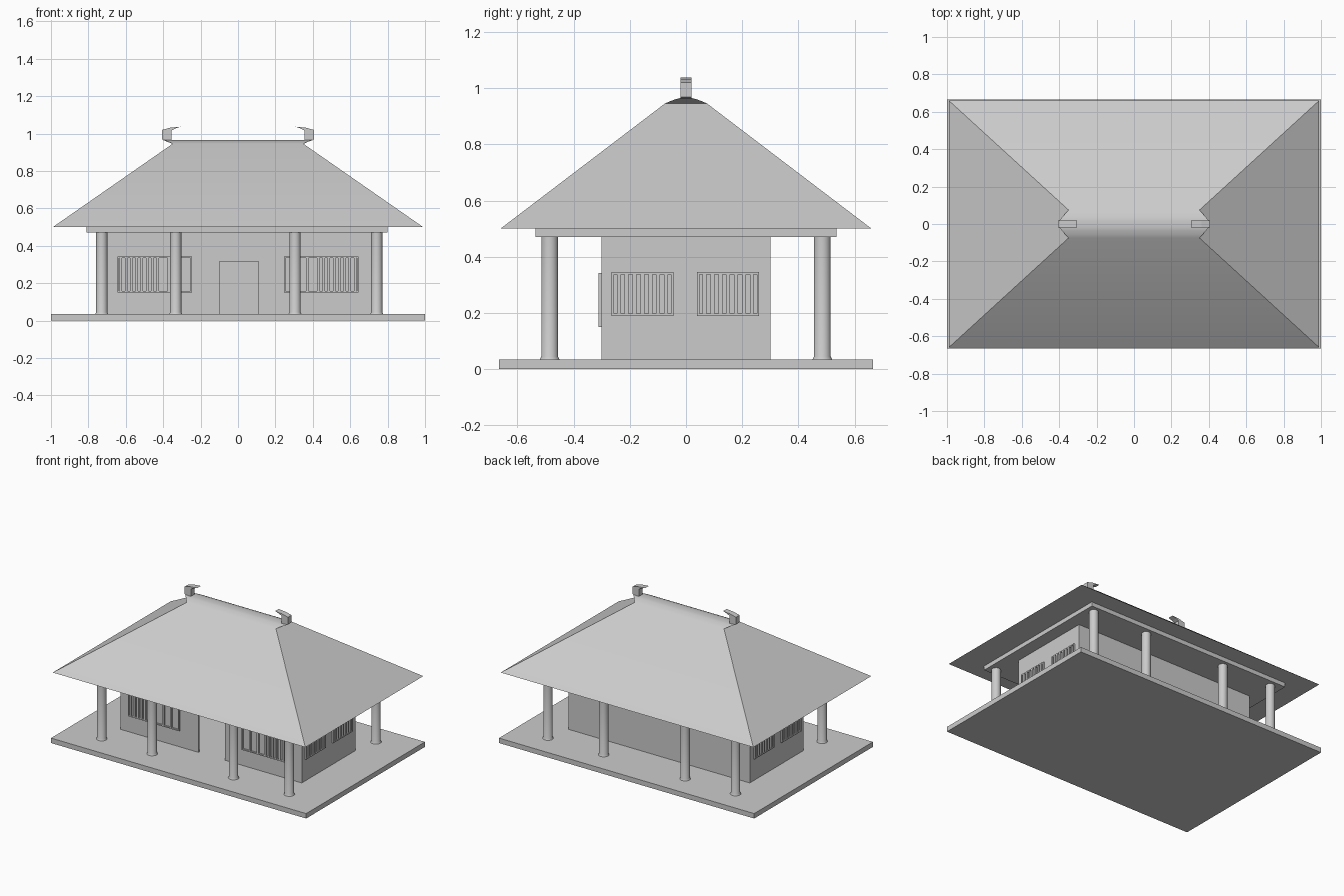
import bpy, bmesh, math

if "Cube" in bpy.data.objects:
    bpy.data.objects.remove(bpy.data.objects["Cube"])


def mesh_object(name, bm):
    bmesh.ops.recalc_face_normals(bm, faces=bm.faces)
    me = bpy.data.meshes.new(name)
    bm.to_mesh(me)
    bm.free()
    ob = bpy.data.objects.new(name, me)
    bpy.context.collection.objects.link(ob)
    return ob


def add_box(bm, x, y, z):
    """Add a box given (min, max) on every axis."""
    for v in bmesh.ops.create_cube(bm, size=1)["verts"]:
        v.co = [(r[0] + r[1]) / 2 + c * (r[1] - r[0]) for r, c in zip((x, y, z), v.co)]


def box(name, x, y, z):
    bm = bmesh.new()
    add_box(bm, x, y, z)
    return mesh_object(name, bm)


def prism(name, points, offset):
    """Extrude a flat polygon along an offset."""
    bm = bmesh.new()
    f = bm.faces.new([bm.verts.new(p) for p in points])
    res = bmesh.ops.extrude_face_region(bm, geom=[f], use_keep_orig=True)
    verts = [g for g in res["geom"] if isinstance(g, bmesh.types.BMVert)]
    bmesh.ops.translate(bm, verts=verts, vec=offset)
    return mesh_object(name, bm)


def smooth(ob, angle=35):
    bpy.ops.object.select_all(action="DESELECT")
    ob.select_set(True)
    bpy.context.view_layer.objects.active = ob
    bpy.ops.object.shade_smooth_by_angle(angle=math.radians(angle))


# Floor platform and the plate carried by the columns
FLOOR, TOP = 0.035, 0.47
box("platform", (-1, 1), (-0.665, 0.665), (0, FLOOR))
box("roof_plate", (-0.81, 0.80), (-0.535, 0.535), (TOP, 0.5))

# Round columns with a slightly flared foot
N = 24
for y, side in ((-0.485, "front"), (0.485, "back")):
    for i, x in enumerate((-0.728, -0.333, 0.305, 0.742)):
        bm = bmesh.new()
        rings = []
        for r, z in ((0.035, FLOOR), (0.030, FLOOR + 0.01), (0.030, TOP)):
            rings.append([bm.verts.new((x + r * math.cos(2 * math.pi * k / N),
                                        y + r * math.sin(2 * math.pi * k / N), z)) for k in range(N)])
        for a, b in zip(rings, rings[1:]):
            for k in range(N):
                bm.faces.new((a[k], a[(k + 1) % N], b[(k + 1) % N], b[k]))
        bm.faces.new(rings[0])
        bm.faces.new(rings[-1])
        smooth(mesh_object(f"{side}_column_{i + 1}", bm))

# House walls: a C-shaped plan leaving the doorway open, plus a lintel
W, D, T = 0.71, 0.30, 0.012
D0, D1 = -0.10, 0.11
plan = [(D0, -D), (-W, -D), (-W, D), (W, D), (W, -D), (D1, -D), (D1, -D + T),
        (W - T, -D + T), (W - T, D - T), (-W + T, D - T), (-W + T, -D + T), (D0, -D + T)]
prism("house_walls", [(x, y, FLOOR) for x, y in plan], (0, 0, TOP - FLOOR))
box("door_lintel", (D0, D1), (-D, -D + T), (0.315, TOP))


def window(name, place, u0, u1, z0, z1, bars):
    """Framed window; place(u range, depth range) gives the x and y ranges."""
    bm = bmesh.new()
    f, depth = 0.008, (-0.002, 0.011)
    for u, z in (((u0, u1), (z0, z0 + f)), ((u0, u1), (z1 - f, z1)),
                 ((u0, u0 + f), (z0 + f, z1 - f)), ((u1 - f, u1), (z0 + f, z1 - f))):
        add_box(bm, *place(u, depth), z)
    for c in bars:
        add_box(bm, *place((c - 0.007, c + 0.007), depth), (z0 + f, z1 - f))
    mesh_object(name, bm)


# Slatted windows on the front and on both ends
for s, side in ((-1, "left"), (1, "right")):
    def on_front(u, d, s=s):
        return sorted((s * u[0], s * u[1])), (-D - d[1], -D - d[0])

    def on_end(u, d, s=s):
        return sorted((s * (W + d[0]), s * (W + d[1]))), u

    bars = [0.31, 0.37] + [0.43 + 0.028 * i for i in range(8)]
    window(f"{side}_front_window", on_front, 0.245, 0.645, 0.15, 0.343, bars)
    for y0, label in ((-0.265, "near"), (0.04, "far")):
        window(f"{side}_end_window_{label}", on_end, y0, y0 + 0.22, 0.19, 0.345,
               [y0 + 0.026 + 0.028 * i for i in range(7)])

# Hipped roof with a rounded ridge whose ends overhang outwards
bm = bmesh.new()
half = [(0.075, 0.35, 0.945), (0.055, 0.368, 0.954), (0.035, 0.385, 0.961), (0.018, 0.40, 0.965)]
profile = [(-y, x, z) for y, x, z in half] + half[::-1]
ends = {s: [bm.verts.new((s * x, y, z)) for y, x, z in profile] for s in (-1, 1)}
eave = {(sx, sy): bm.verts.new((sx * 0.99, sy * 0.66, 0.5)) for sx in (-1, 1) for sy in (-1, 1)}
L, R = ends[-1], ends[1]
for i in range(len(profile) - 1):
    bm.faces.new((L[i], R[i], R[i + 1], L[i + 1]))
for s, e in ends.items():
    bm.faces.new(e)
    bm.faces.new((eave[s, -1], eave[s, 1], e[-1], e[0]))
for sy, k in ((-1, 0), (1, -1)):
    bm.faces.new((eave[-1, sy], eave[1, sy], R[k], L[k]))
bm.faces.new((eave[-1, -1], eave[1, -1], eave[1, 1], eave[-1, 1]))
smooth(mesh_object("roof", bm), 28)

# Hooked ridge ornaments curling inwards
hook = [(0.355, 0.962), (0.405, 0.968), (0.405, 1.02), (0.36, 1.032), (0.305, 1.037),
        (0.335, 1.027), (0.355, 1.017)]
for s, side in ((-1, "left"), (1, "right")):
    prism(f"{side}_ridge_ornament", [(s * x, -0.02, z) for x, z in hook], (0, 0.04, 0))
